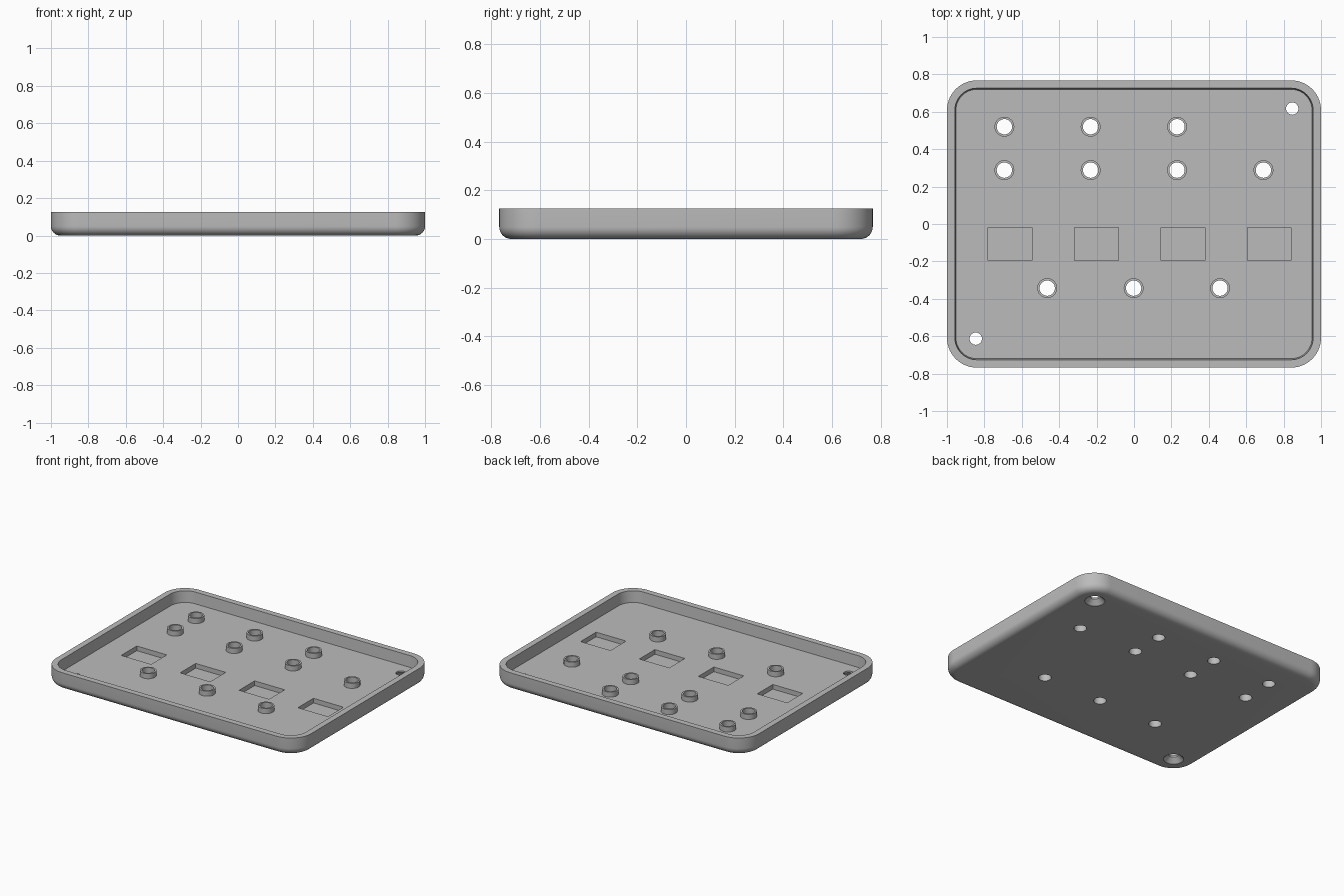
import bpy, bmesh, math

if "Cube" in bpy.data.objects:
    bpy.data.objects.remove(bpy.data.objects["Cube"], do_unlink=True)

HX, HY, H, R = 1.0, 0.768, 0.125, 0.16      # outer half sizes, height, corner radius
FLOOR, FILLET = 0.045, 0.05
STUD_TOP = FLOOR + 0.036

grey = bpy.data.materials.new("plain_grey")
grey.use_nodes = True
grey.diffuse_color = (0.5, 0.5, 0.5, 1)
grey.node_tree.nodes["Principled BSDF"].inputs["Base Color"].default_value = (0.5, 0.5, 0.5, 1)


def make_object(name, bm):
    bmesh.ops.recalc_face_normals(bm, faces=bm.faces)
    mesh = bpy.data.meshes.new(name)
    bm.to_mesh(mesh)
    bm.free()
    ob = bpy.data.objects.new(name, mesh)
    mesh.materials.append(grey)
    bpy.context.collection.objects.link(ob)
    return ob


def rounded_ring(bm, inset, z, steps=14):
    """Rounded rectangle inset from the outer outline."""
    r = R - inset
    ring = []
    for q, (sx, sy) in enumerate([(1, 1), (-1, 1), (-1, -1), (1, -1)]):
        for i in range(steps + 1):
            a = math.pi / 2 * (q + i / steps)
            ring.append(bm.verts.new((sx * (HX - R) + r * math.cos(a),
                                      sy * (HY - R) + r * math.sin(a), z)))
    return ring


def circle_ring(bm, x, y, r, z, n=40):
    return [bm.verts.new((x + r * math.cos(2 * math.pi * i / n),
                          y + r * math.sin(2 * math.pi * i / n), z)) for i in range(n)]


def bridge(bm, a, b):
    n = len(a)
    for i in range(n):
        bm.faces.new((a[i], a[(i + 1) % n], b[(i + 1) % n], b[i]))


def loft(bm, rings, closed=False):
    for a, b in zip(rings, rings[1:]):
        bridge(bm, a, b)
    if closed:
        bridge(bm, rings[-1], rings[0])
    else:
        bm.faces.new(rings[0])
        bm.faces.new(rings[-1])


def smooth(ob):
    bpy.ops.object.select_all(action='DESELECT')
    ob.select_set(True)
    bpy.context.view_layer.objects.active = ob
    bpy.ops.object.shade_smooth_by_angle(angle=math.radians(30))


# Feature positions
studs = ([(x, 0.52) for x in (-0.693, -0.232, 0.23)]
         + [(x, 0.288) for x in (-0.693, -0.232, 0.23, 0.692)]
         + [(x, -0.343) for x in (-0.464, -0.002, 0.46)])
screws = [(0.846, 0.617), (-0.846, -0.613)]
pockets = [-0.662, -0.2, 0.262, 0.723]

# Tray shell: rounded bottom edge, wall, rim, drafted inner wall, floor
bm = bmesh.new()
profile = [(FILLET * (1 - math.sin(t)), FILLET * (1 - math.cos(t)))
           for t in (math.pi / 2 * i / 8 for i in range(9))]
profile += [(0.0, H), (0.042, H), (0.048, FLOOR)]
loft(bm, [rounded_ring(bm, d, z) for d, z in profile])
tray = make_object("tray", bm)

# Cutters: stud bores, countersunk screw holes, rectangular pockets
bm = bmesh.new()
for x, y in studs:
    loft(bm, [circle_ring(bm, x, y, 0.041, z) for z in (-0.05, 0.2)])
for x, y in screws:
    loft(bm, [circle_ring(bm, x, y, r, z)
              for r, z in ((0.065, -0.05), (0.065, 0.002), (0.033, 0.034), (0.033, 0.2))])
for x in pockets:
    box = bmesh.ops.create_cube(bm, size=1)["verts"]
    bmesh.ops.scale(bm, vec=(0.235, 0.174, 0.1), verts=box)
    bmesh.ops.translate(bm, vec=(x, -0.107, FLOOR - 0.033 + 0.05), verts=box)
cutter = make_object("hole_cutter", bm)

mod = tray.modifiers.new("holes", 'BOOLEAN')
mod.operation, mod.solver, mod.object = 'DIFFERENCE', 'EXACT', cutter
bpy.context.view_layer.objects.active = tray
bpy.ops.object.modifier_apply(modifier=mod.name)
bpy.data.objects.remove(cutter, do_unlink=True)
smooth(tray)

# Hollow studs around each bore
for i, (x, y) in enumerate(studs):
    bm = bmesh.new()
    loft(bm, [circle_ring(bm, x, y, r, z) for r, z in
              ((0.041, FLOOR - 0.005), (0.053, FLOOR - 0.005),
               (0.053, STUD_TOP), (0.041, STUD_TOP))], closed=True)
    smooth(make_object(f"stud_{i + 1}", bm))
